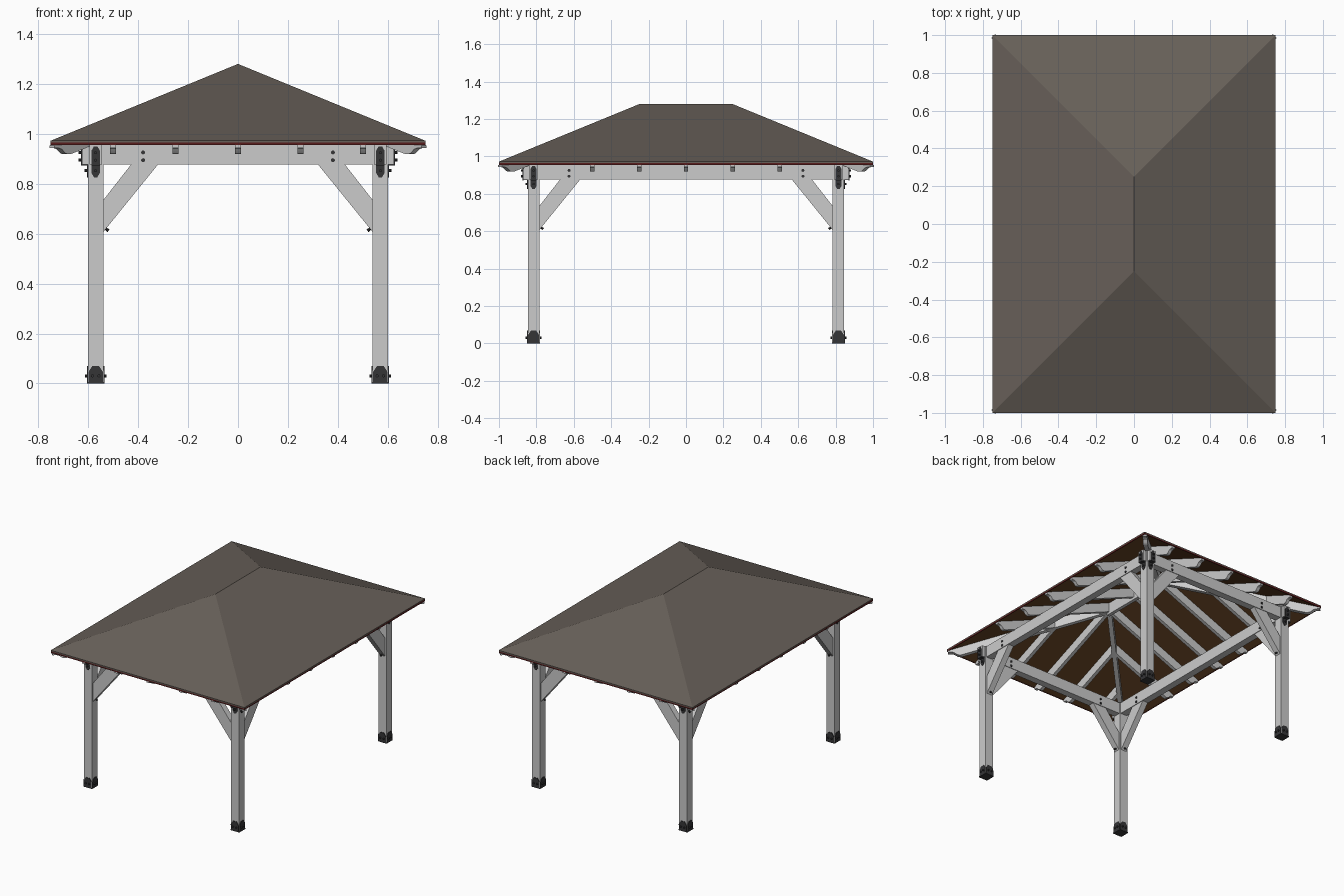
import bpy, bmesh, math
from mathutils import Vector

if "Cube" in bpy.data.objects:
    bpy.data.objects.remove(bpy.data.objects["Cube"])

Z = Vector((0, 0, 1))
S = 0.41                      # roof slope
HX, HY, EAVE = 0.75, 1.0, 0.956
PX, PY = 0.57, 0.815          # post centres
PW, BW = 0.062, 0.05          # post and beam widths
BEAM_LO, BEAM_HI, OVER = 0.877, 0.957, 0.055


def material(name, rgb):
    m = bpy.data.materials.new(name)
    m.diffuse_color = (*rgb, 1)
    m.use_nodes = True
    m.node_tree.nodes["Principled BSDF"].inputs["Base Color"].default_value = m.diffuse_color
    return m


SHINGLE = material("shingle_brown", (0.135, 0.115, 0.098))
DECKING = material("deck_wood", (0.13, 0.055, 0.018))
RED = material("trim_red", (0.10, 0.012, 0.012))
BLACK = material("black_steel", (0.035, 0.035, 0.037))


def finish(name, bm, mat=None):
    bmesh.ops.recalc_face_normals(bm, faces=bm.faces)
    me = bpy.data.meshes.new(name)
    bm.to_mesh(me)
    bm.free()
    if mat:
        me.materials.append(mat)
    ob = bpy.data.objects.new(name, me)
    bpy.context.collection.objects.link(ob)
    return ob


def prism(name, pts, origin, u, thick, mat=None):
    """Outline in the vertical plane through u, extruded sideways about its middle."""
    bm = bmesh.new()
    o, u = Vector(origin), Vector(u).normalized()
    n = u.cross(Z)
    a, b = ([bm.verts.new(o + u * p + Z * q + n * thick * s) for p, q in pts] for s in (-.5, .5))
    bm.faces.new(a)
    bm.faces.new(b)
    for i in range(len(pts)):
        j = (i + 1) % len(pts)
        bm.faces.new((a[i], a[j], b[j], b[i]))
    return finish(name, bm, mat)


def box(name, lo, hi, mat=None):
    x0, y0, z0 = lo
    x1, y1, z1 = hi
    pts = [(x0, z0), (x1, z0), (x1, z1), (x0, z1)]
    return prism(name, pts, (0, (y0 + y1) / 2, 0), (1, 0, 0), y1 - y0, mat)


def bolt(name, centre, axis, length, r=0.007):
    bm = bmesh.new()
    bmesh.ops.create_cone(bm, cap_ends=True, segments=10, radius1=r, radius2=r, depth=length)
    ob = finish(name, bm, BLACK)
    ob.rotation_euler = Vector(axis).to_track_quat('Z', 'Y').to_euler()
    ob.location = centre


def hip_layer(name, hx, hy, z, thick, mat):
    """Closed hip-roof slab of constant vertical thickness."""
    bm = bmesh.new()
    rings = []
    for dz in (0, thick):
        e = [bm.verts.new((x, y, z + dz)) for x, y in ((-hx, -hy), (hx, -hy), (hx, hy), (-hx, hy))]
        r = [bm.verts.new((0, y, z + dz + S * hx)) for y in (hx - hy, hy - hx)]
        for f in ((e[0], e[1], r[0]), (e[1], e[2], r[1], r[0]), (e[2], e[3], r[1]), (e[3], e[0], r[0], r[1])):
            bm.faces.new(f)
        rings.append(e)
    a, b = rings
    for i in range(4):
        j = (i + 1) % 4
        bm.faces.new((a[i], a[j], b[j], b[i]))
    finish(name, bm, mat)


def rafter(name, start, u, t0, length, slope, width, drop=0.0, k=1.0):
    """Sloping rafter with a scrolled tail; t0 is the inner end, length the eave."""
    def top(t):
        return EAVE + slope * (length - t) - drop
    tail = [(0.005, 0.943), (0.024, 0.942), (0.034, 0.938), (0.042, 0.929),
            (0.049, 0.922), (0.058, 0.918), (0.068, 0.918), (0.076, 0.921)]
    pts = [(t0, top(t0)), (length - 0.005 * k, top(length - 0.005 * k))]
    pts += [(length - d * k, z) for d, z in tail]
    pts.append((t0, top(t0) - 0.066))
    prism(name, pts, start, u, width)


# Roof covering, decking and red edge trim
hip_layer("roof_shingles", HX, HY, 0.964, 0.008, SHINGLE)
hip_layer("roof_decking", HX - .004, HY - .004, EAVE + .0016, 0.0075, DECKING)
for s in (-1, 1):
    xs, ys = sorted((s * HX, s * (HX - .004))), sorted((s * HY, s * (HY - .004)))
    box("eave_trim_side", (xs[0], -HY, .955), (xs[1], HY, .967), RED)
    box("eave_trim_end", (-HX, ys[0], .955), (HX, ys[1], .967), RED)

# Ridge board
box("ridge_board", (-.012, -.26, 1.175), (.012, .26, 1.257))

# Common and jack rafters
for s in (-1, 1):
    for p in (-.5, -.25, 0, .25, .5):
        inner = max(0, abs(p) - .25)
        rafter("side_rafter", (0, p, 0), (s, 0, 0), inner, HX, S, 0.024)
        rafter("end_rafter", (p, 0, 0), (0, s, 0), .25 + abs(p), HY, S, 0.024)

# Hip rafters
for sx in (-1, 1):
    for sy in (-1, 1):
        q = math.sqrt(2)
        rafter("hip_rafter", (0, sy * .25, 0), (sx, sy, 0), 0, HX * q, S / q, 0.03, 0.005, q)

# Perimeter beams
for s in (-1, 1):
    box("end_beam", (-PX - OVER, s * PY - BW / 2, BEAM_LO), (PX + OVER, s * PY + BW / 2, BEAM_HI))
    box("side_beam", (s * PX - BW / 2, -PY - OVER, BEAM_LO), (s * PX + BW / 2, PY + OVER, BEAM_HI))

# Outlines shared by every corner
h = PW / 2
BRACE = [(h, .607), (h, .735), (.142, BEAM_LO), (.25, BEAM_LO)]
SHOE = [(-.029, 0), (.029, 0), (.029, .046), (.014, .069), (-.014, .069), (-.029, .046)]
UPPER = [(-.017, .872), (.017, .872), (.017, .932), (.007, .949), (-.007, .949), (-.017, .932)]
LOWER = [(-.017, .877), (.017, .877), (.017, .843), (.006, .825), (-.006, .825), (-.017, .843)]

for sx in (-1, 1):
    for sy in (-1, 1):
        c = Vector((sx * PX, sy * PY, 0))
        # Post
        box("post", (c.x - h, c.y - h, .003), (c.x + h, c.y + h, BEAM_HI))
        box("post_base_plate", (c.x - h - .003, c.y - h - .003, 0), (c.x + h + .003, c.y + h + .003, .006), BLACK)
        for out in (Vector((sx, 0, 0)), Vector((0, sy, 0))):
            across = out.cross(Z)
            # Knee brace and its bolts
            prism("knee_brace", BRACE, c, -out, 0.042)
            for z in (.925, .894):
                bolt("brace_bolt", c - out * .19 + Z * z, across, BW + .01, .008)
            bolt("brace_foot_bolt", c - out * (h + .012) + Z * .618, out * .77 + Z * .64, .022, .006)
            # Steel shoe at the foot
            for s in (-1, 1):
                prism("post_shoe", SHOE, c + out * s * (h + .002), across, .004, BLACK)
                for k in (-.013, .013):
                    bolt("shoe_bolt", c + out * s * (h + .006) + across * k + Z * .03, out, .012, .006)
            # Strap joining beam end to post
            prism("beam_end_plate", UPPER, c + out * (OVER + .002), across, .004, BLACK)
            prism("post_strap_plate", LOWER, c + out * (h + .002), across, .004, BLACK)
            prism("strap_ledge", [(h, .873), (OVER + .004, .873), (OVER + .004, .877), (h, .877)],
                  c, out, .034, BLACK)
            for z, d in ((.924, OVER), (.894, OVER), (.852, h)):
                bolt("strap_bolt", c + out * (d + .007) + Z * z, out, .012, .006)
